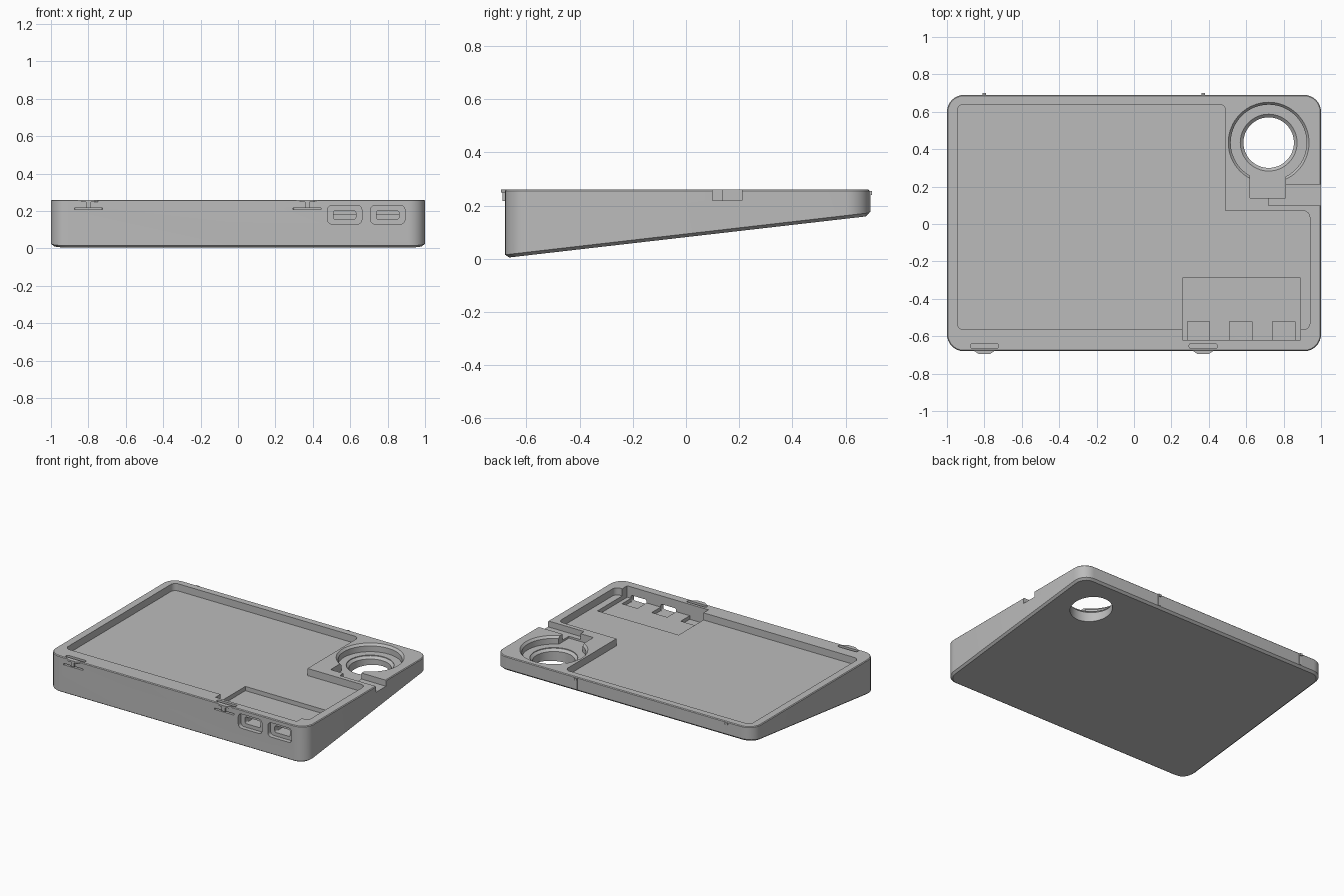
import bpy, bmesh, math
from mathutils import Vector

cube = bpy.data.objects.get("Cube")
if cube:
    bpy.data.objects.remove(cube, do_unlink=True)

grey = bpy.data.materials.new("plain grey")
grey.use_nodes = True
GREY = (0.5, 0.5, 0.5, 1)
grey.diffuse_color = GREY
grey.node_tree.nodes["Principled BSDF"].inputs["Base Color"].default_value = GREY

TOP, FRONT, BACK = 0.26, -0.68, 0.69
FLOOR, DEEP = 0.21, 0.18


def base_z(y):
    return 0.003 + (y - FRONT) * 0.115


def rounded(corners, steps=8):
    """Fillet right-angled corners given as (x, y, radius)."""
    out = []
    for i, (x, y, r) in enumerate(corners):
        p = Vector((x, y))
        if not r:
            out.append(p)
            continue
        u = (Vector(corners[i - 1][:2]) - p).normalized()
        v = (Vector(corners[(i + 1) % len(corners)][:2]) - p).normalized()
        c = p + (u + v) * r
        for k in range(steps + 1):
            t = math.pi / 2 * k / steps
            out.append(c - v * r * math.cos(t) - u * r * math.sin(t))
    return out


def rect(x0, x1, y0, y1, r=0):
    return rounded([(x0, y0, r), (x1, y0, r), (x1, y1, r), (x0, y1, r)])


def loft(name, loops):
    """Join equal-length loops of points into a closed solid."""
    bm = bmesh.new()
    rings = [[bm.verts.new(p) for p in loop] for loop in loops]
    n = len(rings[0])
    for a, b in zip(rings, rings[1:]):
        for i in range(n):
            j = (i + 1) % n
            bm.faces.new((a[i], a[j], b[j], b[i]))
    bm.faces.new(rings[0][::-1])
    bm.faces.new(rings[-1])
    bmesh.ops.recalc_face_normals(bm, faces=bm.faces)
    mesh = bpy.data.meshes.new(name)
    bm.to_mesh(mesh)
    bm.free()
    mesh.materials.append(grey)
    ob = bpy.data.objects.new(name, mesh)
    bpy.context.scene.collection.objects.link(ob)
    return ob


def prism(name, pts, z0, z1):
    return loft(name, [[(p[0], p[1], z) for p in pts] for z in (z0, z1)])


def front_prism(name, pts, y0, y1):
    return loft(name, [[(p[0], y, p[1]) for p in pts] for y in (y0, y1)])


def cut(ob, cutter):
    mod = ob.modifiers.new("cut", "BOOLEAN")
    mod.operation, mod.solver, mod.object = "DIFFERENCE", "EXACT", cutter
    bpy.context.view_layer.update()
    dg = bpy.context.evaluated_depsgraph_get()
    mesh = bpy.data.meshes.new_from_object(ob.evaluated_get(dg))
    ob.modifiers.clear()
    ob.data = mesh
    bpy.data.objects.remove(cutter, do_unlink=True)


# Wedge body with chamfered top and bottom edges
outer = rect(-1, 1, FRONT, BACK, 0.09)
inset = rect(-0.985, 0.985, FRONT + 0.015, BACK - 0.015, 0.075)
lip = rect(-0.995, 0.995, FRONT + 0.005, BACK - 0.005, 0.085)
body = loft("wedge_body", [
    [(p.x, p.y, base_z(p.y)) for p in inset],
    [(p.x, p.y, base_z(p.y) + 0.012) for p in outer],
    [(p.x, p.y, TOP - 0.005) for p in outer],
    [(p.x, p.y, TOP) for p in lip]])

# Main tray and the deeper bay behind the ports
R = 0.035
tray = rounded([(-0.945, -0.565, R), (0.94, -0.565, R), (0.94, 0.07, R),
                (0.49, 0.07, 0), (0.49, 0.64, R), (-0.945, 0.64, R)])
cut(body, prism("tray_cutter", tray, FLOOR, 0.4))
cut(body, prism("bay_cutter", rect(0.26, 0.89, -0.62, -0.29), DEEP, 0.4))

# Connector seats and the two front ports
for x in (0.345, 0.57, 0.80):
    cut(body, prism("seat_cutter", rect(x - 0.06, x + 0.06, -0.62, -0.52), 0.155, 0.3))
for x in (0.57, 0.80):
    cut(body, front_prism("port_recess_cutter",
                          rect(x - 0.092, x + 0.092, 0.13, 0.23, 0.025), -0.8, -0.65))
    cut(body, front_prism("port_slot_cutter",
                          rect(x - 0.06, x + 0.06, 0.155, 0.202, 0.012), -0.75, -0.6))

# Stepped round well with a hole right through
profile = [(0.135, -0.1), (0.135, 0.185), (0.152, 0.2), (0.152, 0.205),
           (0.203, 0.205), (0.203, 0.245), (0.216, TOP), (0.216, 0.4)]
SIDES = 64
cut(body, loft("well_cutter", [
    [(0.72 + r * math.cos(math.tau * i / SIDES),
      0.435 + r * math.sin(math.tau * i / SIDES), z) for i in range(SIDES)]
    for r, z in profile]))

# Cable pocket and channel out of the side
cut(body, prism("cable_pocket_cutter", rect(0.62, 0.81, 0.14, 0.26), 0.205, 0.4))
cut(body, prism("cable_channel_cutter", rect(0.72, 1.2, 0.1, 0.21), 0.218, 0.4))

# Snap clips: slots cut in the front rim, lips in front, catches at the back
for side, x in (("right", -0.8), ("left", 0.37)):
    cut(body, prism("clip_slot_cutter",
                    rect(x - 0.075, x + 0.075, -0.665, -0.64, 0.01), 0.207, 0.4))
    cut(body, prism("clip_slit_cutter",
                    rect(x - 0.075, x + 0.075, -0.8, -0.645), 0.207, 0.217))
    prism(side + "_clip_lip", [(x - 0.06, -0.675), (x - 0.03, -0.695),
                               (x + 0.03, -0.695), (x + 0.06, -0.675)], 0.249, TOP)
    prism(side + "_clip_rib", rect(x - 0.013, x + 0.013, -0.69, -0.67), 0.217, 0.25)
    prism(side + "_back_strip", rect(x - 0.01, x + 0.01, 0.68, 0.693), 0.175, 0.255)
    prism(side + "_back_catch", rect(x - 0.01, x + 0.01, 0.68, 0.70), 0.24, 0.255)

# Smooth rounded walls, crisp edges
bpy.ops.object.select_all(action="DESELECT")
body.select_set(True)
bpy.context.view_layer.objects.active = body
bpy.ops.object.shade_smooth_by_angle(angle=math.radians(25))
